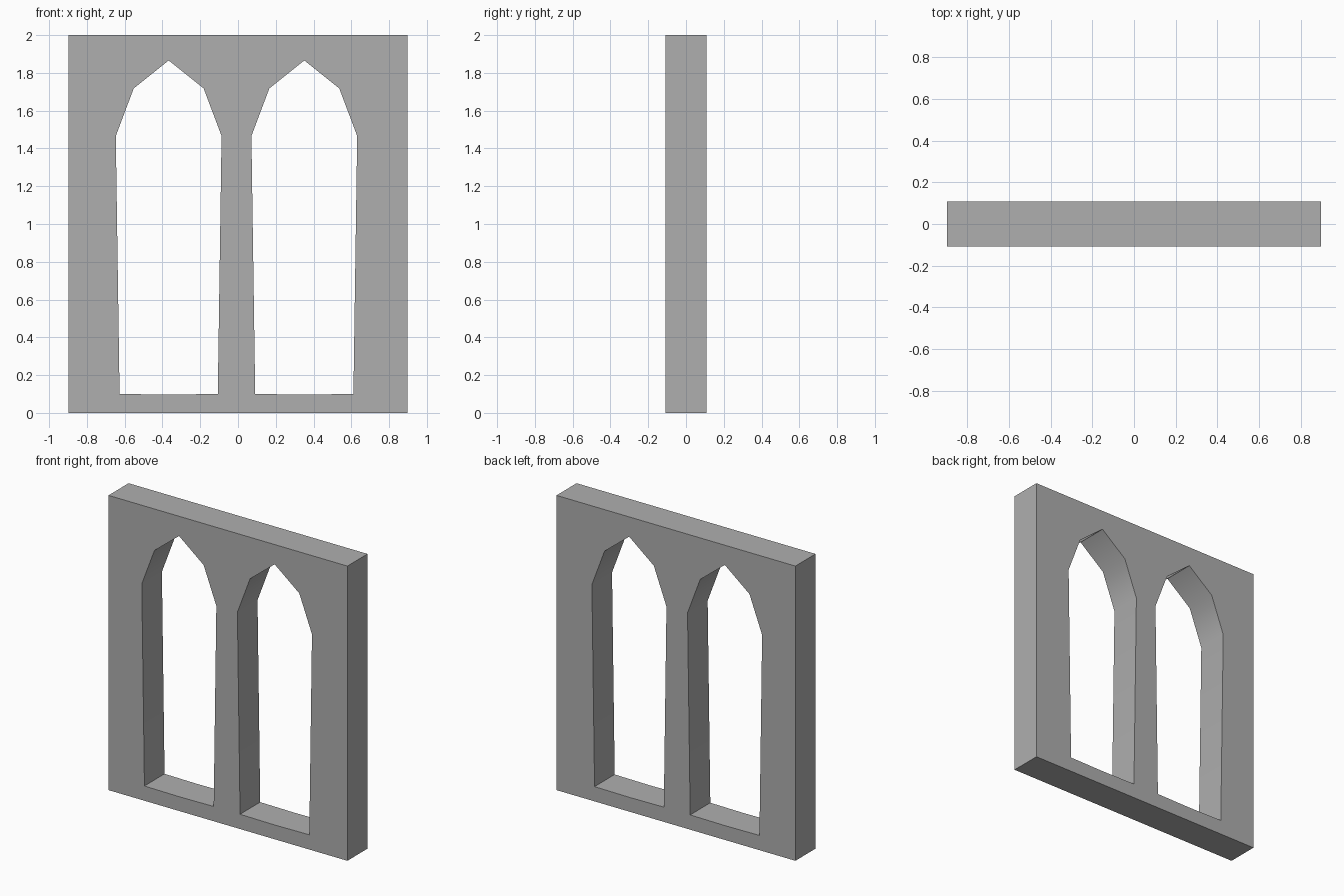
import bpy, bmesh, math

if "Cube" in bpy.data.objects:
    bpy.data.objects.remove(bpy.data.objects["Cube"])

W, H, D = 0.897, 2.0, 0.108          # half width, height, half depth
SILL = 0.1
CENTRES = (-0.367, 0.351)            # opening centre lines

# right half of a lancet opening: (offset from centre line, height)
HALF = [(0.26, SILL), (0.28, 1.466), (0.185, 1.718)]


def opening(cx):
    """Full pointed-arch outline around the centre line cx."""
    right = [(cx + x, z) for x, z in HALF]
    left = [(cx - x, z) for x, z in reversed(HALF)]
    return [(cx, SILL - 0.003)] + right + [(cx, 1.866)] + left


def add_loop(bm, points):
    verts = [bm.verts.new((x, -D, z)) for x, z in points]
    return [bm.edges.new((v, verts[(i + 1) % len(verts)])) for i, v in enumerate(verts)]


# wall panel outline with two window holes
bm = bmesh.new()
edges = add_loop(bm, [(-W, 0), (W, 0), (W, H), (-W, H)])
for cx in CENTRES:
    edges += add_loop(bm, opening(cx))
bmesh.ops.triangle_fill(bm, edges=edges, use_beauty=True, normal=(0, -1, 0))

# give the panel its thickness
front = list(bm.faces)
back = bmesh.ops.extrude_face_region(bm, geom=front, use_keep_orig=True)["geom"]
bmesh.ops.translate(bm, vec=(0, 2 * D, 0),
                    verts=[g for g in back if isinstance(g, bmesh.types.BMVert)])
bmesh.ops.recalc_face_normals(bm, faces=bm.faces)

mesh = bpy.data.meshes.new("window_wall")
bm.to_mesh(mesh)
bm.free()
wall = bpy.data.objects.new("window_wall", mesh)
bpy.context.collection.objects.link(wall)

# dark grey stone
stone = bpy.data.materials.new("stone")
stone.diffuse_color = (0.43, 0.43, 0.43, 1)
stone.use_nodes = True
stone.node_tree.nodes["Principled BSDF"].inputs["Base Color"].default_value = stone.diffuse_color
mesh.materials.append(stone)

# soft jambs and arches, crisp panel edges
bpy.context.view_layer.objects.active = wall
wall.select_set(True)
bpy.ops.object.shade_smooth_by_angle(angle=math.radians(35))
